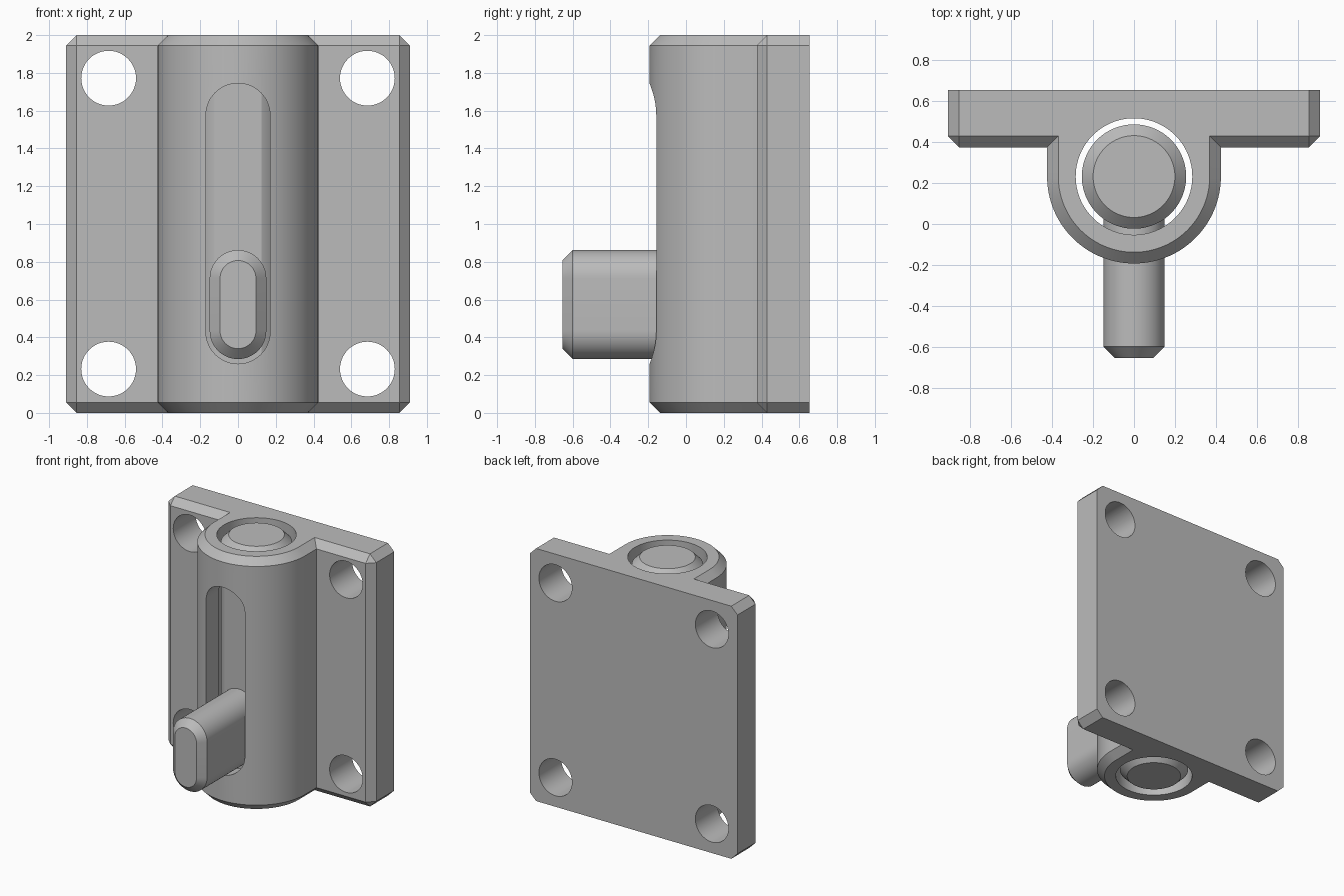
import bpy, bmesh, math

if "Cube" in bpy.data.objects:
    bpy.data.objects.remove(bpy.data.objects["Cube"])

grey = bpy.data.materials.new("plain grey")
grey.diffuse_color = (0.5, 0.5, 0.5, 1)
grey.use_nodes = True
grey.node_tree.nodes["Principled BSDF"].inputs["Base Color"].default_value = grey.diffuse_color

C = 0.055            # chamfer size
AXIS = 0.232         # y of the bolt axis


def loft(name, rings):
    """Solid through matching closed rings, capped at both ends."""
    bm = bmesh.new()
    loops = [[bm.verts.new(p) for p in ring] for ring in rings]
    n = len(loops[0])
    for a, b in zip(loops, loops[1:]):
        for i in range(n):
            j = (i + 1) % n
            bm.faces.new((a[i], a[j], b[j], b[i]))
    bm.faces.new(loops[0][::-1])
    bm.faces.new(loops[-1])
    bmesh.ops.remove_doubles(bm, verts=bm.verts[:], dist=1e-5)
    bmesh.ops.recalc_face_normals(bm, faces=bm.faces[:])
    me = bpy.data.meshes.new(name)
    bm.to_mesh(me)
    bm.free()
    ob = bpy.data.objects.new(name, me)
    bpy.context.collection.objects.link(ob)
    me.materials.append(grey)
    return ob


def activate(ob):
    bpy.ops.object.select_all(action='DESELECT')
    ob.select_set(True)
    bpy.context.view_layer.objects.active = ob


def cut(ob, cutter):
    activate(ob)
    m = ob.modifiers.new("cut", 'BOOLEAN')
    m.operation, m.solver, m.object = 'DIFFERENCE', 'EXACT', cutter
    bpy.ops.object.modifier_apply(modifier=m.name)
    bpy.data.objects.remove(cutter)


def circle(r, z, n=96):
    return [(r * math.cos(2 * math.pi * i / n),
             AXIS + r * math.sin(2 * math.pi * i / n), z) for i in range(n)]


def capsule(r, z0, z1, y, x=0, n=24):
    """Upright rounded slot outline; z0 and z1 are the arc centres."""
    top = [(x + r * math.cos(math.pi * i / n), y, z1 + r * math.sin(math.pi * i / n))
           for i in range(n + 1)]
    low = [(x - r * math.cos(math.pi * i / n), y, z0 - r * math.sin(math.pi * i / n))
           for i in range(n + 1)]
    return top + low


def body_outline(d, z):
    """Plate with a U-shaped barrel, seen from above, inset by d."""
    half = [(0.91 - d, 0.655, z), (0.91 - d, 0.43, z),
            (0.855, 0.375 + d, z), (0.425 - d, 0.375 + d, z)]
    n, r = 64, 0.425 - d
    arc = [(r * math.cos(math.pi * i / n), AXIS - r * math.sin(math.pi * i / n), z)
           for i in range(n + 1)]
    return half + arc + [(-x, y, zz) for x, y, zz in reversed(half)]


# Housing: mounting plate and barrel in one chamfered solid
body = loft("housing", [body_outline(C, 0), body_outline(0, C),
                        body_outline(0, 2 - C), body_outline(C, 2)])
cut(body, loft("bore_cutter", [circle(0.285, -0.1), circle(0.285, 2.1)]))
cut(body, loft("slot_cutter", [capsule(0.17, 0.43, 1.575, -0.4),
                               capsule(0.17, 0.43, 1.575, 0.15)]))
for x in (-0.685, 0.685):
    for z in (0.232, 1.772):
        cut(body, loft("screw_hole_cutter", [capsule(0.145, z, z, 0.2, x),
                                             capsule(0.145, z, z, 0.8, x)]))

# Sliding bolt with chamfered ends and a narrow flat behind the slot
bolt = loft("bolt", [circle(0.2, 0), circle(0.255, C),
                     circle(0.255, 2 - C), circle(0.2, 2)])
flat_y = AXIS - math.sqrt(0.255 ** 2 - 0.125 ** 2)
box = [(-0.3, 0.1), (0.3, 0.1), (0.3, 1.9), (-0.3, 1.9)]
cut(bolt, loft("flat_cutter", [[(x, y, z) for x, z in box] for y in (-0.2, flat_y)]))

# Handle: rounded bar with a chamfered tip
handle = loft("handle", [capsule(0.15 - C, 0.435, 0.712, -0.655),
                         capsule(0.15, 0.435, 0.712, -0.655 + C),
                         capsule(0.15, 0.435, 0.712, 0.1)])

for ob in (body, bolt, handle):
    activate(ob)
    bpy.ops.object.shade_smooth_by_angle(angle=math.radians(25))
